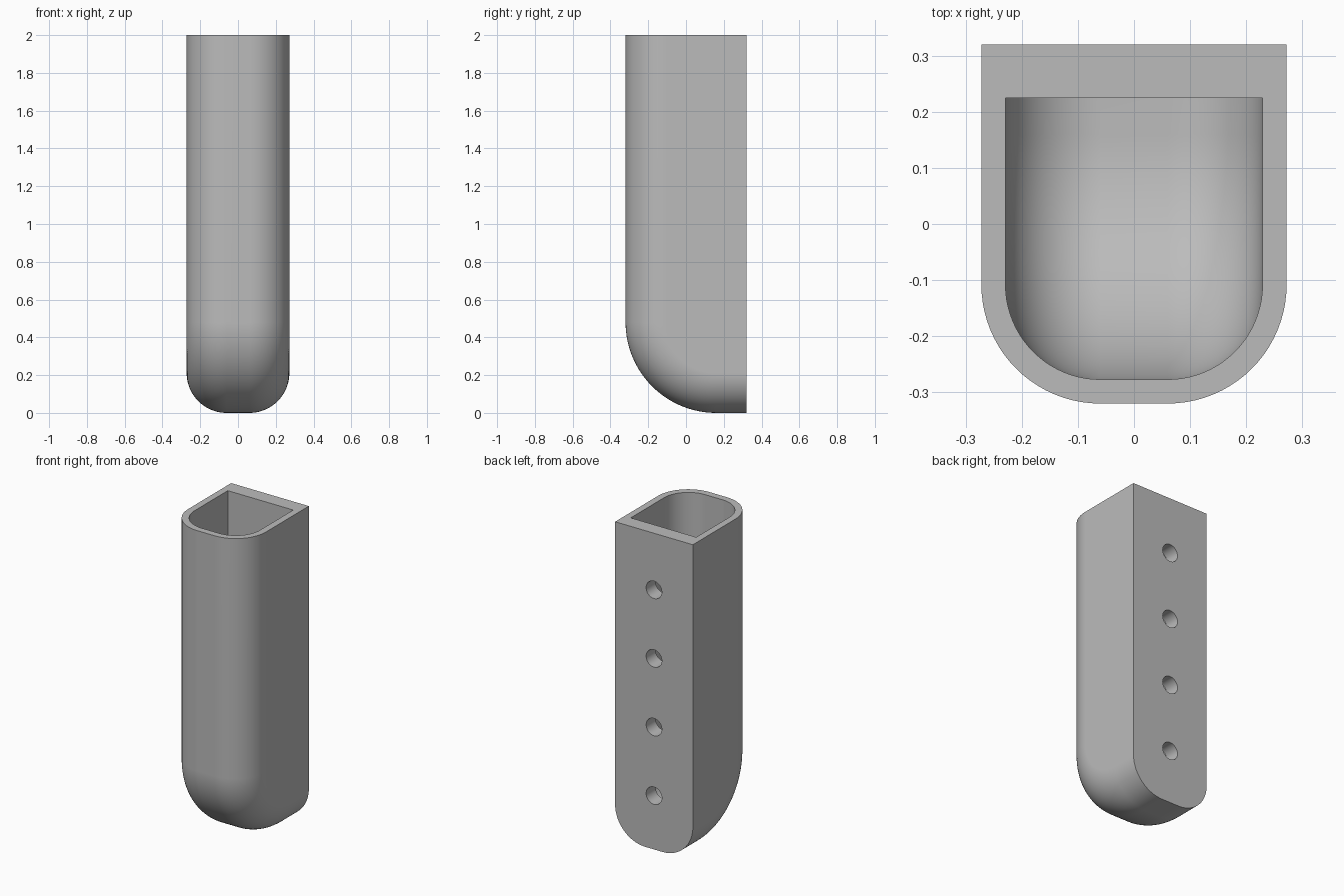
import bpy, bmesh
from math import sin, cos, pi
from mathutils import Matrix

cube = bpy.data.objects.get("Cube")
if cube:
    bpy.data.objects.remove(cube, do_unlink=True)

HALF_W, HALF_D, HEIGHT = 0.272, 0.32, 2.0
WALL, BACK_WALL = 0.043, 0.095
CORNER, BEND = 0.212, 0.48
CORNER_STEPS, BEND_STEPS = 20, 32

grey = bpy.data.materials.new("plain grey")
grey.use_nodes = True
grey.diffuse_color = (0.5, 0.5, 0.5, 1)
grey.node_tree.nodes["Principled BSDF"].inputs["Base Color"].default_value = grey.diffuse_color


def finish(bm, name):
    bmesh.ops.recalc_face_normals(bm, faces=bm.faces)
    mesh = bpy.data.meshes.new(name)
    bm.to_mesh(mesh)
    bm.free()
    mesh.materials.append(grey)
    obj = bpy.data.objects.new(name, mesh)
    bpy.context.collection.objects.link(obj)
    return obj


def scoop(name, inset, back, top):
    """Rounded U section swept down the front and around under the base."""
    r = CORNER - inset
    flat = HALF_W - CORNER
    turns = [i * pi / 2 / CORNER_STEPS for i in range(CORNER_STEPS + 1)]
    side = [(flat + r * cos(a), CORNER - r * sin(a)) for a in turns]
    section = side + [(-x, d) for x, d in reversed(side)]
    cy, cz = BEND - HALF_D, BEND

    bm = bmesh.new()
    rings = [[bm.verts.new((x, d - HALF_D, top)) for x, d in section]]
    for i in range(BEND_STEPS + 1):
        a = i * pi / 2 / BEND_STEPS
        rings.append([bm.verts.new((x, cy - (BEND - d) * cos(a), cz - (BEND - d) * sin(a)))
                      for x, d in section])
    rings.append([bm.verts.new((x, back, d)) for x, d in section])
    for upper, lower in zip(rings, rings[1:]):
        for k in range(len(section) - 1):
            bm.faces.new((upper[k], upper[k + 1], lower[k + 1], lower[k]))

    # Flat sides, top and back
    right = bm.verts.new((HALF_W - inset, back, top))
    left = bm.verts.new((inset - HALF_W, back, top))
    bm.faces.new([ring[0] for ring in rings] + [right])
    bm.faces.new([ring[-1] for ring in rings] + [left])
    bm.faces.new(rings[0] + [left, right])
    bm.faces.new(rings[-1] + [left, right])
    return finish(bm, name)


def cut(target, cutter):
    mod = target.modifiers.new("cut", "BOOLEAN")
    mod.operation = "DIFFERENCE"
    mod.solver = "EXACT"
    mod.object = cutter
    bpy.context.view_layer.objects.active = target
    bpy.ops.object.modifier_apply(modifier=mod.name)
    bpy.data.objects.remove(cutter, do_unlink=True)


# Hollow holder body
holder = scoop("holder_body", 0, HALF_D, HEIGHT)
cut(holder, scoop("cavity_cutter", WALL, HALF_D - BACK_WALL, HEIGHT + 0.1))

# Row of screw holes through the back wall
bm = bmesh.new()
for i in range(4):
    place = Matrix.Translation((0, HALF_D - BACK_WALL / 2, 0.34 + i * 0.434)) @ Matrix.Rotation(pi / 2, 4, "X")
    bmesh.ops.create_cone(bm, cap_ends=True, segments=40, radius1=0.055, radius2=0.055,
                          depth=BACK_WALL + 0.08, matrix=place)
cut(holder, finish(bm, "hole_cutter"))

# Smooth curves, crisp edges
bpy.ops.object.select_all(action="DESELECT")
holder.select_set(True)
bpy.context.view_layer.objects.active = holder
bpy.ops.object.shade_smooth_by_angle()
weighted = holder.modifiers.new("flat_face_normals", "WEIGHTED_NORMAL")
weighted.keep_sharp = True
